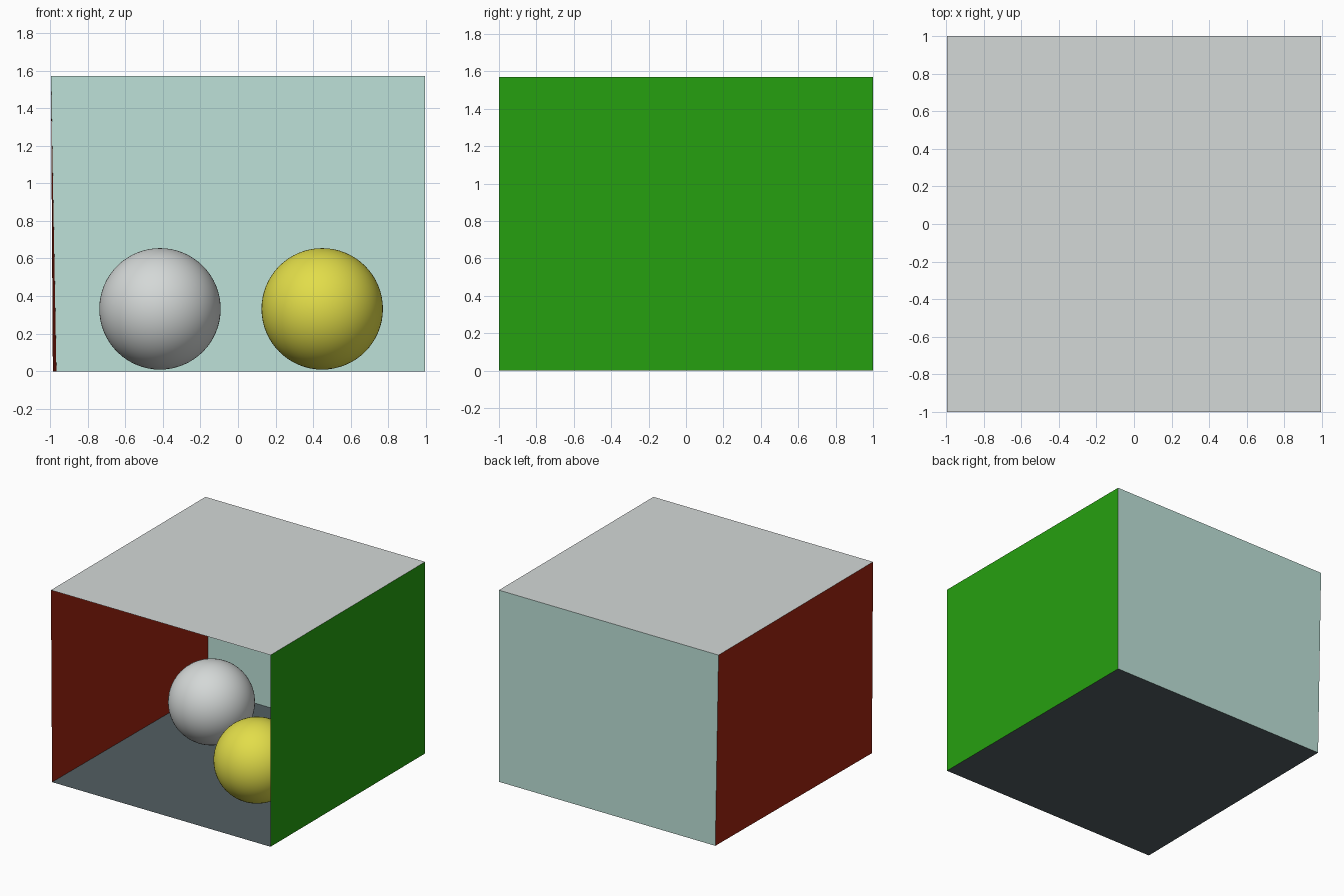
import bpy

if "Cube" in bpy.data.objects:
    bpy.data.objects.remove(bpy.data.objects["Cube"])


def material(name, rgb):
    """Flat material from sRGB 0-255 values."""
    def linear(c):
        c /= 255
        return c / 12.92 if c <= 0.04045 else ((c + 0.055) / 1.055) ** 2.4
    m = bpy.data.materials.new(name)
    m.diffuse_color = (*[linear(c) for c in rgb], 1)
    m.use_nodes = True
    m.node_tree.nodes["Principled BSDF"].inputs["Base Color"].default_value = m.diffuse_color
    return m


WHITE = material("white", (212, 216, 215))
TEAL = material("pale_teal", (189, 225, 216))
GREEN = material("green", (38, 160, 16))
RED = material("dark_red", (160, 35, 16))
SLATE = material("slate", (82, 94, 98))
YELLOW = material("yellow", (226, 221, 73))

W, D, H = 0.995, 1.0, 1.57

# Room corners: the left wall leans in slightly at the floor
floor_fl, floor_fr = (-0.985, -D, 0), (W, -D, 0)
floor_bl, floor_br = (-0.966, D, 0), (W, D, 0)
top_fl, top_fr = (-W, -D, H), (W, -D, H)
top_bl, top_br = (-W, D, H), (W, D, H)


def panel(name, corners, mat):
    me = bpy.data.meshes.new(name)
    me.from_pydata(corners, [], [(0, 1, 2, 3)])
    me.materials.append(mat)
    bpy.context.collection.objects.link(bpy.data.objects.new(name, me))


def ball(name, location, mat):
    bpy.ops.mesh.primitive_uv_sphere_add(segments=64, ring_count=32,
                                         radius=0.323, location=location)
    ob = bpy.context.object
    ob.name = name
    ob.data.materials.append(mat)
    bpy.ops.object.shade_smooth()


# Single-sheet walls facing into the room, open at the front
panel("floor", [floor_fl, floor_fr, floor_br, floor_bl], SLATE)
panel("ceiling", [top_fl, top_bl, top_br, top_fr], WHITE)
panel("back_wall", [floor_bl, floor_br, top_br, top_bl], TEAL)
panel("right_wall", [floor_fr, top_fr, top_br, floor_br], GREEN)
panel("left_wall", [floor_fl, floor_bl, top_bl, top_fl], RED)

# Balls resting just above the floor
ball("white_ball", (-0.415, 0.25, 0.332), WHITE)
ball("yellow_ball", (0.448, -0.394, 0.332), YELLOW)
